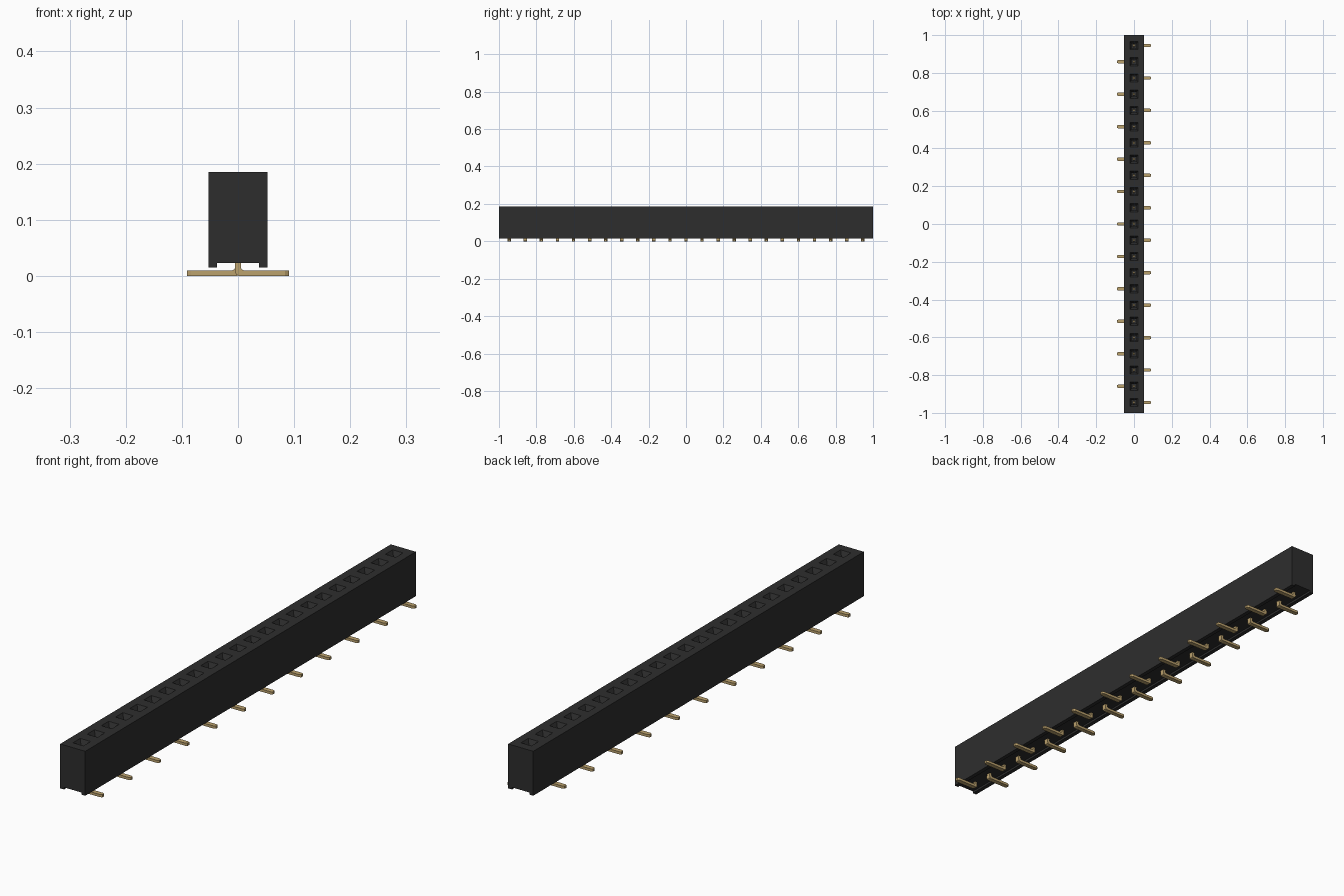
import bpy, bmesh

cube = bpy.data.objects.get("Cube")
if cube:
    bpy.data.objects.remove(cube, do_unlink=True)

COUNT = 23
PITCH = 0.0859
HALF_W, RAIL_IN = 0.053, 0.037
BOTTOM, CHANNEL, TOP = 0.015, 0.023, 0.185
CENTRES = [(i - (COUNT - 1) / 2) * PITCH for i in range(COUNT)]


def material(name, rgb):
    m = bpy.data.materials.new(name)
    m.use_nodes = True
    m.diffuse_color = (*rgb, 1)
    bsdf = m.node_tree.nodes["Principled BSDF"]
    bsdf.inputs["Base Color"].default_value = (*rgb, 1)
    bsdf.inputs["Roughness"].default_value = 0.6
    return m


black = material("black plastic", (0.027, 0.027, 0.027))
gold = material("pale gold", (0.50, 0.36, 0.155))


def finish(bm, name, mat):
    bmesh.ops.remove_doubles(bm, verts=bm.verts, dist=1e-5)
    bmesh.ops.recalc_face_normals(bm, faces=bm.faces)
    mesh = bpy.data.meshes.new(name)
    bm.to_mesh(mesh)
    bm.free()
    mesh.materials.append(mat)
    obj = bpy.data.objects.new(name, mesh)
    bpy.context.collection.objects.link(obj)
    return obj


def rectangle(bm, x, y0, y1, z):
    return [bm.verts.new(p) for p in ((-x, y0, z), (x, y0, z), (x, y1, z), (-x, y1, z))]


def bridge(bm, a, b):
    n = len(a)
    for i in range(n):
        bm.faces.new((a[i], a[(i + 1) % n], b[(i + 1) % n], b[i]))


# Housing: channelled cross-section swept cell by cell, with a funnel socket in each cell
bm = bmesh.new()
section = [(HALF_W, TOP), (HALF_W, BOTTOM), (RAIL_IN, BOTTOM), (RAIL_IN, CHANNEL),
           (-RAIL_IN, CHANNEL), (-RAIL_IN, BOTTOM), (-HALF_W, BOTTOM), (-HALF_W, TOP)]
edges = [-1.0] + [(a + b) / 2 for a, b in zip(CENTRES, CENTRES[1:])] + [1.0]
rows = [[bm.verts.new((x, y, z)) for x, z in section] for y in edges]
for a, b in zip(rows, rows[1:]):
    for i in range(len(section) - 1):
        bm.faces.new((a[i], a[i + 1], b[i + 1], b[i]))
bm.faces.new(rows[0])
bm.faces.new(rows[-1])
for i, y in enumerate(CENTRES):
    rim = rectangle(bm, HALF_W, edges[i], edges[i + 1], TOP)
    for half, z in ((0.022, TOP), (0.012, 0.167), (0.012, 0.06)):
        inner = rectangle(bm, half, y - half, y + half, z)
        bridge(bm, rim, inner)
        rim = inner
    bm.faces.new(rim)
finish(bm, "housing", black)

# Contacts: bent strip with a rounded toe, feet alternating from side to side
path = [(-0.005, 0.10), (-0.005, 0.007), (-0.003, 0.002), (0.002, 0.0), (0.084, 0.0),
        (0.091, 0.0), (0.091, 0.01), (0.084, 0.01), (0.010, 0.01), (0.006, 0.012),
        (0.005, 0.016), (0.005, 0.10)]
# Matching outer and inner stations along the strip, with the half width at each
stations = [(0, 11, 0.005), (1, 10, 0.009), (2, 9, 0.009), (3, 8, 0.009),
            (4, 7, 0.009), (5, 6, 0.005)]
for i, y in enumerate(CENTRES):
    side = 1 if i % 2 == 0 else -1
    bm = bmesh.new()
    loops = []
    for a, b, w in stations:
        loops.append([bm.verts.new((side * path[k][0], y + s * w, path[k][1]))
                      for k, s in ((a, -1), (a, 1), (b, 1), (b, -1))])
    for a, b in zip(loops, loops[1:]):
        bridge(bm, a, b)
    bm.faces.new(loops[0])
    bm.faces.new(loops[-1])
    finish(bm, f"contact_{i + 1:02d}", gold)
